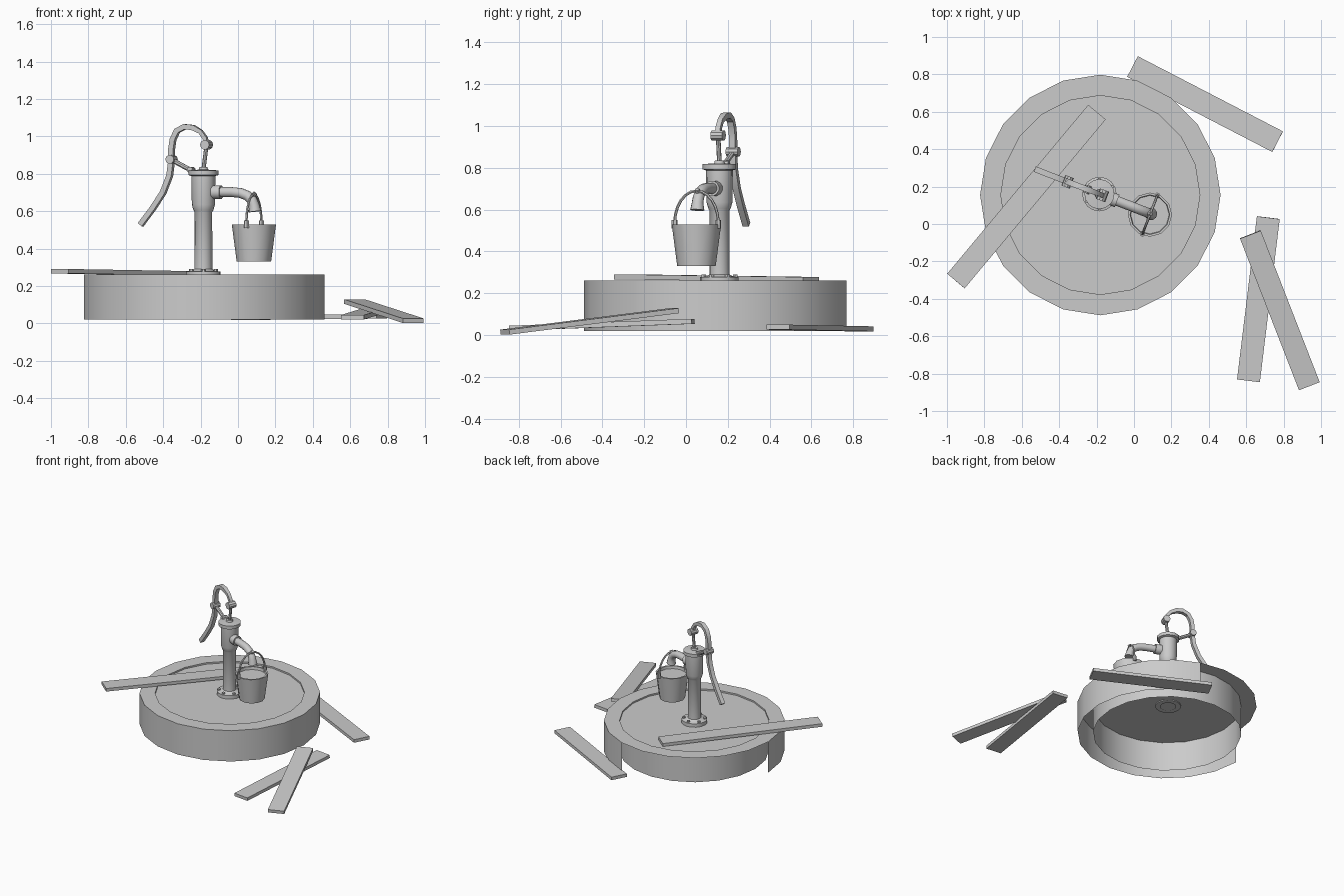
import bpy, bmesh, math
from mathutils import Vector

if "Cube" in bpy.data.objects:
    bpy.data.objects.remove(bpy.data.objects["Cube"])

PUMP = Vector((-0.185, 0.16, 0))          # pump axis
D = Vector((0.933, -0.36, 0)).normalized()  # spout direction
H = Vector((0.36, 0.933, 0)).normalized()   # sideways to the spout
Z = Vector((0, 0, 1))
BUCKET = Vector((0.085, 0.05, 0))


def finish(name, bm, angle=35):
    bmesh.ops.remove_doubles(bm, verts=bm.verts, dist=1e-5)
    bmesh.ops.recalc_face_normals(bm, faces=bm.faces)
    me = bpy.data.meshes.new(name)
    bm.to_mesh(me)
    bm.free()
    ob = bpy.data.objects.new(name, me)
    bpy.context.collection.objects.link(ob)
    bpy.ops.object.select_all(action='DESELECT')
    ob.select_set(True)
    bpy.context.view_layer.objects.active = ob
    bpy.ops.object.shade_smooth_by_angle(angle=math.radians(angle))
    return ob


def lathe(name, profile, centre, sides, start=0, steps=None):
    """Revolve (radius, z) points; steps < sides leaves a gap."""
    bm = bmesh.new()
    steps = steps or sides
    rings = []
    for i in range(steps + 1):
        a = math.radians(start) + 2 * math.pi * i / sides
        rings.append([bm.verts.new((centre.x + r * math.cos(a), centre.y + r * math.sin(a), z))
                      for r, z in profile])
    for p, q in zip(rings, rings[1:]):
        for j in range(len(profile) - 1):
            bm.faces.new((p[j], q[j], q[j + 1], p[j + 1]))
    bmesh.ops.dissolve_degenerate(bm, dist=1e-6, edges=bm.edges)
    return finish(name, bm)


def sweep(name, path, radii, origin, u, sides=10, side_scale=1.0):
    """Tube along (s, z) points in the upright plane through origin along u."""
    bm = bmesh.new()
    w = u.cross(Z)
    pts = [origin + u * s + Z * z for s, z in path]
    rings = []
    for i, p in enumerate(pts):
        t = (pts[min(i + 1, len(pts) - 1)] - pts[max(i - 1, 0)]).normalized()
        n = t.cross(w)
        r = radii[i] if isinstance(radii, (list, tuple)) else radii
        ring = []
        for k in range(sides):
            a = 2 * math.pi * (k + 0.5) / sides
            ring.append(bm.verts.new(p + n * r * math.cos(a) + w * r * side_scale * math.sin(a)))
        rings.append(ring)
    for p, q in zip(rings, rings[1:]):
        for k in range(sides):
            m = (k + 1) % sides
            bm.faces.new((p[k], p[m], q[m], q[k]))
    bm.faces.new(rings[0])
    bm.faces.new(rings[-1])
    return finish(name, bm)


def plank(name, a, b, width, thick=0.024):
    a, b = Vector(a), Vector(b)
    t = (b - a).normalized()
    side = Z.cross(t).normalized() * width / 2
    up = t.cross(side).normalized() * thick / 2
    bm = bmesh.new()
    rings = [[bm.verts.new(p + side * i + up * j) for i, j in ((1, 1), (1, -1), (-1, -1), (-1, 1))]
             for p in (a, b)]
    for k in range(4):
        m = (k + 1) % 4
        bm.faces.new((rings[0][k], rings[0][m], rings[1][m], rings[1][k]))
    bm.faces.new(rings[0])
    bm.faces.new(rings[1])
    finish(name, bm)


def at_x(points):
    """Convert front-view (x, z) readings to (distance along D, z)."""
    return [((x - PUMP.x) / D.x, z) for x, z in points]


def pin(name, x, z, r, half):
    s = (x - PUMP.x) / D.x
    sweep(name, [(-half, z), (half, z)], r, PUMP + D * s, H, 10)


# Well: rim with inner wall, lid, and an outer wall broken away at the back left
WELL = Vector((-0.18, 0.155, 0))
lathe("well_rim", [(0.643, 0.262), (0.532, 0.262), (0.532, 0.02)], WELL, 20)
lathe("well_lid", [(0.532, 0.25), (0, 0.25)], WELL, 20)
lathe("well_outer_wall", [(0.643, 0.262), (0.643, 0.02)], WELL, 20, start=180, steps=14)

# Loose planks
plank("plank_on_well", (-0.952, -0.305, 0.279), (-0.198, 0.598, 0.266), 0.122)
plank("plank_back", (-0.008, 0.842, 0.03), (0.768, 0.44, 0.038), 0.124)
plank("plank_lower", (0.718, 0.034, 0.066), (0.612, -0.838, 0.033), 0.123)
plank("plank_upper", (0.622, -0.056, 0.117), (0.937, -0.866, 0.0145), 0.119)

# Pump body with base flange and top collar
lathe("pump_body", [(0.055, 0.243), (0.092, 0.243), (0.092, 0.277), (0.06, 0.281), (0.048, 0.29),
                    (0.047, 0.595), (0.053, 0.605), (0.062, 0.635), (0.064, 0.788), (0.08, 0.793),
                    (0.08, 0.818), (0.05, 0.82), (0.025, 0.822), (0.022, 0.835), (0, 0.835)], PUMP, 16)
for i in range(6):
    a = math.pi * (i + 0.5) / 3
    lathe("flange_bolt", [(0.012, 0.275), (0.012, 0.29), (0, 0.29)],
          PUMP + Vector((math.cos(a), math.sin(a), 0)) * 0.075, 6)

# Spout with collar, flared mouth and hook
sweep("spout_collar", at_x([(-0.135, 0.702), (-0.09, 0.702)]), 0.037, PUMP, D, 12)
sweep("spout", at_x([(-0.15, 0.702), (-0.03, 0.702), (0.015, 0.697), (0.05, 0.683), (0.075, 0.66),
                     (0.086, 0.632), (0.09, 0.598)]),
      [0.027, 0.027, 0.027, 0.027, 0.027, 0.028, 0.034], PUMP, D, 12)
sweep("bucket_hook", at_x([(0.07, 0.66), (0.082, 0.685), (0.092, 0.698)]), [0.02, 0.014, 0.011], PUMP, D, 8)

# Lever, pull rod, fulcrum link and pins
sweep("lever", at_x([(-0.168, 0.955), (-0.175, 0.99), (-0.2, 1.025), (-0.24, 1.047), (-0.285, 1.052),
                     (-0.325, 1.03), (-0.347, 0.985), (-0.355, 0.93), (-0.355, 0.87), (-0.365, 0.79),
                     (-0.4, 0.7), (-0.455, 0.615), (-0.52, 0.528)]),
      [0.016] * 3 + [0.02] * 10, PUMP, D, 4, 1.1)
sweep("pull_rod", at_x([(-0.185, 0.82), (-0.168, 0.955)]), 0.011, PUMP, D, 8)
sweep("fulcrum_link", at_x([(-0.355, 0.875), (-0.3, 0.845), (-0.25, 0.818), (-0.225, 0.806)]),
      0.013, PUMP, D, 8)
pin("rod_pin", -0.168, 0.955, 0.026, 0.03)
pin("lever_pin", -0.355, 0.877, 0.024, 0.03)
pin("link_pin", -0.25, 0.82, 0.017, 0.022)

# Bucket, its contents, ears and bail handle
lathe("bucket", [(0, 0.33), (0.092, 0.33), (0.118, 0.528), (0.106, 0.528), (0.101, 0.495)], BUCKET, 12)
lathe("bucket_water", [(0.103, 0.507), (0, 0.507)], BUCKET, 12)
arc = [math.pi * i / 12 for i in range(13)]
sweep("bucket_handle", [(0.112 * math.cos(a), 0.535 + 0.155 * math.sin(a)) for a in arc],
      0.007, BUCKET, H, 6)
for s in (-1, 1):
    sweep("bucket_ear", [(s * 0.112, 0.51), (s * 0.112, 0.55)], 0.014, BUCKET, H, 6)
